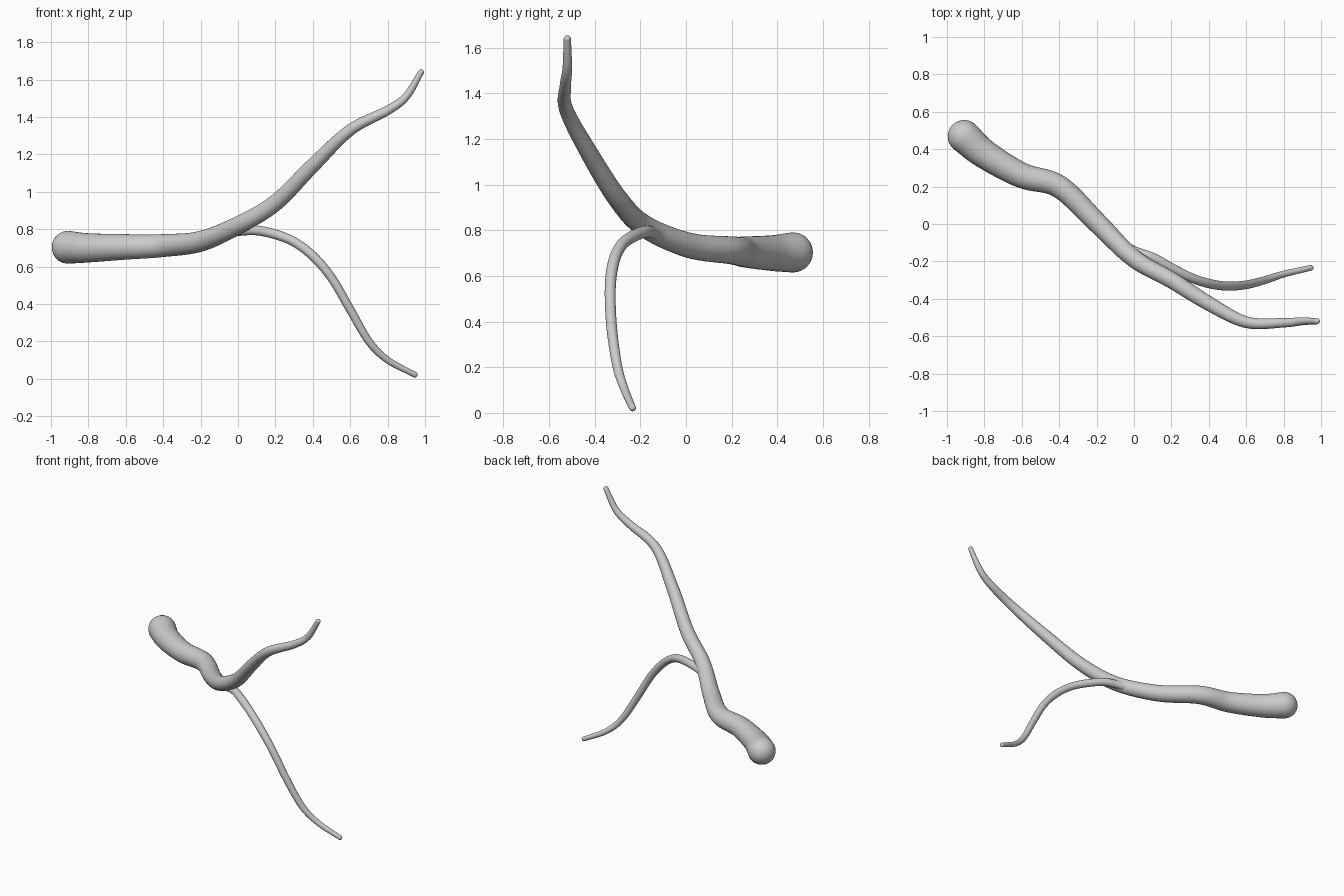
import bpy, bmesh, math
from mathutils import Vector

if "Cube" in bpy.data.objects:
    bpy.data.objects.remove(bpy.data.objects["Cube"])

SIDES, STEPS, CAP = 32, 8, 7


def spline(keys):
    """Catmull-Rom through (x, y, z, radius) keys."""
    k = [Vector(p) for p in keys]
    k = [2 * k[0] - k[1]] + k + [2 * k[-1] - k[-2]]
    out = []
    for i in range(1, len(k) - 2):
        a, b, c, d = k[i - 1:i + 3]
        for s in range(STEPS):
            t = s / STEPS
            out.append(0.5 * (2 * b + (c - a) * t + (2 * a - 5 * b + 4 * c - d) * t * t
                              + (3 * b - a - 3 * c + d) * t ** 3))
    return out + [k[-2]]


def tube(name, keys):
    """Tapering swept tube with rounded ends."""
    path = [(p.to_3d(), p[3]) for p in spline(keys)]
    first = (path[0][0] - path[1][0]).normalized()
    last = (path[-1][0] - path[-2][0]).normalized()

    def cap(end, direction):
        c, r = end
        angles = [math.pi / 2 * i / CAP for i in range(1, CAP)] + [1.54]
        return [(c + direction * r * math.sin(a), r * math.cos(a)) for a in angles]

    rings = cap(path[0], first)[::-1] + path + cap(path[-1], last)
    bm = bmesh.new()
    loops, normal = [], Vector((0, 0, 1))
    for i, (c, r) in enumerate(rings):
        tangent = (rings[min(i + 1, len(rings) - 1)][0] - rings[max(i - 1, 0)][0]).normalized()
        normal = (normal - tangent * normal.dot(tangent)).normalized()
        side = tangent.cross(normal)
        loops.append([bm.verts.new(c + r * (math.cos(a) * normal + math.sin(a) * side))
                      for a in (2 * math.pi * j / SIDES for j in range(SIDES))])
    for a, b in zip(loops, loops[1:]):
        for j in range(SIDES):
            n = (j + 1) % SIDES
            bm.faces.new((a[j], a[n], b[n], b[j]))
    bm.faces.new(loops[0][::-1])
    bm.faces.new(loops[-1])
    bmesh.ops.recalc_face_normals(bm, faces=bm.faces)
    me = bpy.data.meshes.new(name)
    bm.to_mesh(me)
    bm.free()
    ob = bpy.data.objects.new(name, me)
    bpy.context.collection.objects.link(ob)
    return ob


# Thick trunk that tapers into the upper branch
trunk = tube("vessel", [
    (-0.908, 0.468, 0.703, 0.088), (-0.80, 0.375, 0.70, 0.078),
    (-0.60, 0.26, 0.705, 0.068), (-0.40, 0.20, 0.712, 0.061),
    (-0.20, 0.01, 0.735, 0.055), (0.0, -0.185, 0.82, 0.048),
    (0.20, -0.30, 0.94, 0.044), (0.40, -0.425, 1.14, 0.039),
    (0.60, -0.525, 1.33, 0.031), (0.80, -0.528, 1.435, 0.025),
    (0.90, -0.52, 1.51, 0.021), (0.978, -0.52, 1.638, 0.016)])

# Lower branch, starting inside the trunk
branch = tube("lower_branch", [
    (-0.10, -0.09, 0.772, 0.027), (0.0, -0.145, 0.79, 0.027),
    (0.10, -0.18, 0.793, 0.026), (0.20, -0.235, 0.772, 0.026),
    (0.30, -0.285, 0.732, 0.025), (0.40, -0.318, 0.657, 0.025),
    (0.50, -0.332, 0.54, 0.024), (0.60, -0.325, 0.37, 0.023),
    (0.70, -0.30, 0.20, 0.021), (0.80, -0.268, 0.10, 0.018),
    (0.945, -0.234, 0.022, 0.015)])

# Merge the branch into the trunk
mod = trunk.modifiers.new("merge", 'BOOLEAN')
mod.operation, mod.solver, mod.object = 'UNION', 'EXACT', branch
bpy.context.view_layer.objects.active = trunk
trunk.select_set(True)
bpy.ops.object.modifier_apply(modifier=mod.name)
bpy.data.objects.remove(branch)
bpy.ops.object.shade_smooth_by_angle(angle=math.radians(50))
